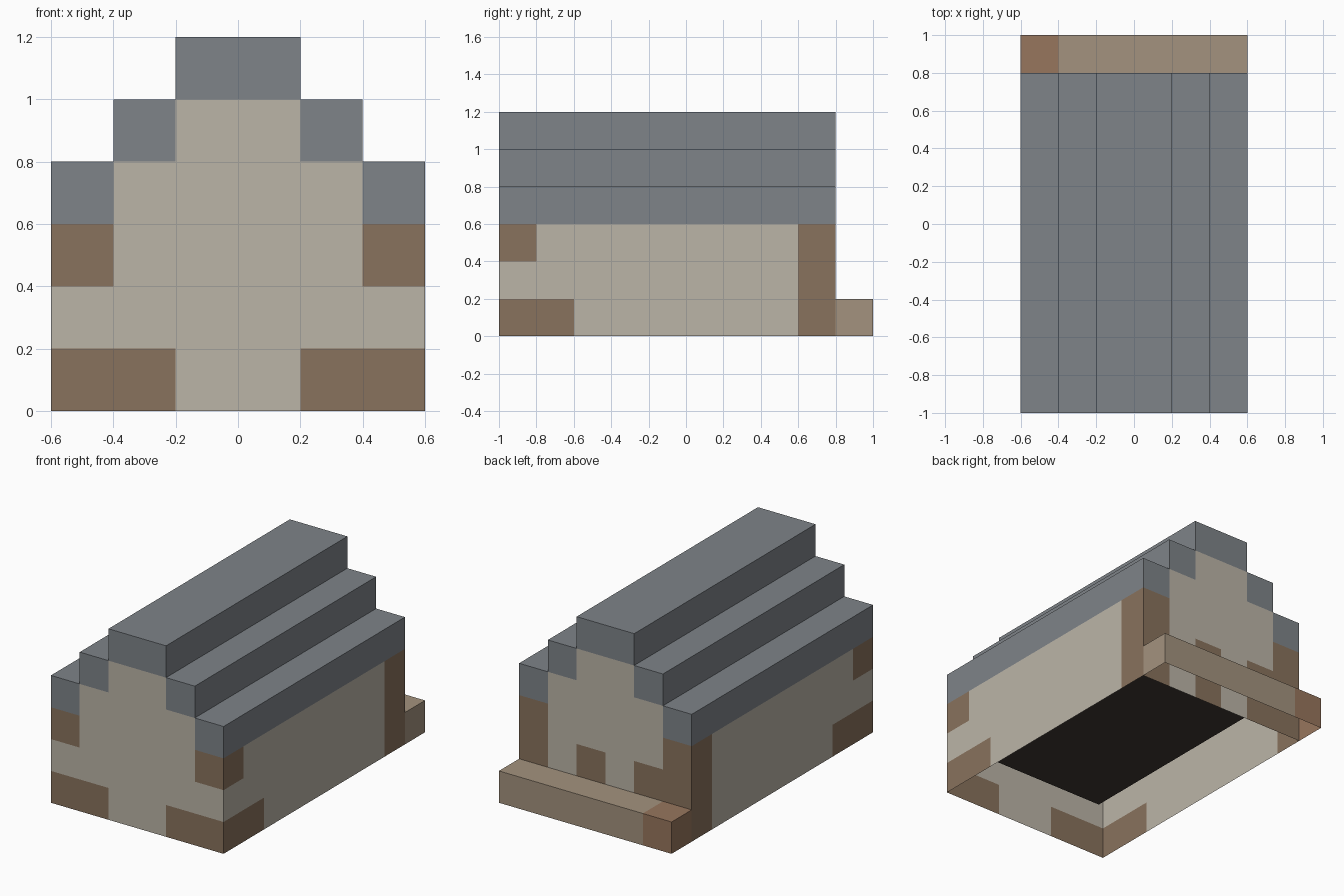
import bpy, bmesh
from mathutils import Vector

if "Cube" in bpy.data.objects:
    bpy.data.objects.remove(bpy.data.objects["Cube"])

S = 0.2                               # block size
ORIGIN = Vector((-0.6, -1.0, 0.0))
COLOURS = {
    "plaster_walls": (0.50, 0.46, 0.39, 1),
    "timber_frame": (0.25, 0.17, 0.11, 1),
    "stepped_roof": (0.21, 0.23, 0.25, 1),
    "back_step": (0.37, 0.29, 0.21, 1),
    "step_end_block": (0.31, 0.18, 0.11, 1),
    "floor": (0.05, 0.04, 0.033, 1),
}
cells = {}


def fill(part, xs, ys, zs):
    for i in xs:
        for j in ys:
            for k in zs:
                cells[i, j, k] = part


def fill_pair(part, xs, ys, zs):
    """Fill blocks and their mirror image across x = 0."""
    fill(part, xs, ys, zs)
    fill(part, [5 - i for i in xs], ys, zs)


# Side walls and stepped gable walls
fill_pair("plaster_walls", [0], range(9), range(3))
for j in (0, 8):
    fill("plaster_walls", range(6), [j], range(3))
    fill("plaster_walls", range(1, 5), [j], [3])
    fill("plaster_walls", [2, 3], [j], [4])

# Roof steps
for n in range(3):
    fill_pair("stepped_roof", [n], range(9), [3 + n])

# Timber: front corners, back posts, blocks in the back wall
fill_pair("timber_frame", [0, 1], [0], [0])
fill_pair("timber_frame", [0], [1], [0])
fill_pair("timber_frame", [0], [0], [2])
fill_pair("timber_frame", [0], [8], range(3))
fill("timber_frame", [1, 3], [8], [0, 1])

# Floor of the closed room
fill("floor", range(1, 5), range(1, 8), [0])

# Low step along the back
fill("back_step", range(1, 6), [9], [0])
fill("step_end_block", [0], [9], [0])


def exposed(cell, axis, sign):
    """Faces between blocks are hidden; the underside is open."""
    n = list(cell)
    n[axis] += sign
    if n[2] < 0:
        return False
    behind_step = cell[1] == 8 and n[1] == 9
    return tuple(n) not in cells or behind_step


def build(part):
    bm = bmesh.new()
    for cell, name in cells.items():
        if name != part:
            continue
        for axis in range(3):
            for sign in (-1, 1):
                if not exposed(cell, axis, sign):
                    continue
                corner = Vector(cell)
                if sign > 0:
                    corner[axis] += 1
                u, v = Vector(), Vector()
                u[(axis + 1) % 3] = 1
                v[(axis + 2) % 3] = 1
                quad = [corner, corner + u, corner + u + v, corner + v]
                if sign < 0:
                    quad.reverse()
                bm.faces.new([bm.verts.new(ORIGIN + p * S) for p in quad])
    bmesh.ops.remove_doubles(bm, verts=bm.verts, dist=0.001)
    mesh = bpy.data.meshes.new(part)
    bm.to_mesh(mesh)
    bm.free()
    mat = bpy.data.materials.new(part)
    mat.diffuse_color = COLOURS[part]
    mat.use_nodes = True
    mat.node_tree.nodes["Principled BSDF"].inputs["Base Color"].default_value = mat.diffuse_color
    mesh.materials.append(mat)
    bpy.context.collection.objects.link(bpy.data.objects.new(part, mesh))


for part in COLOURS:
    build(part)
